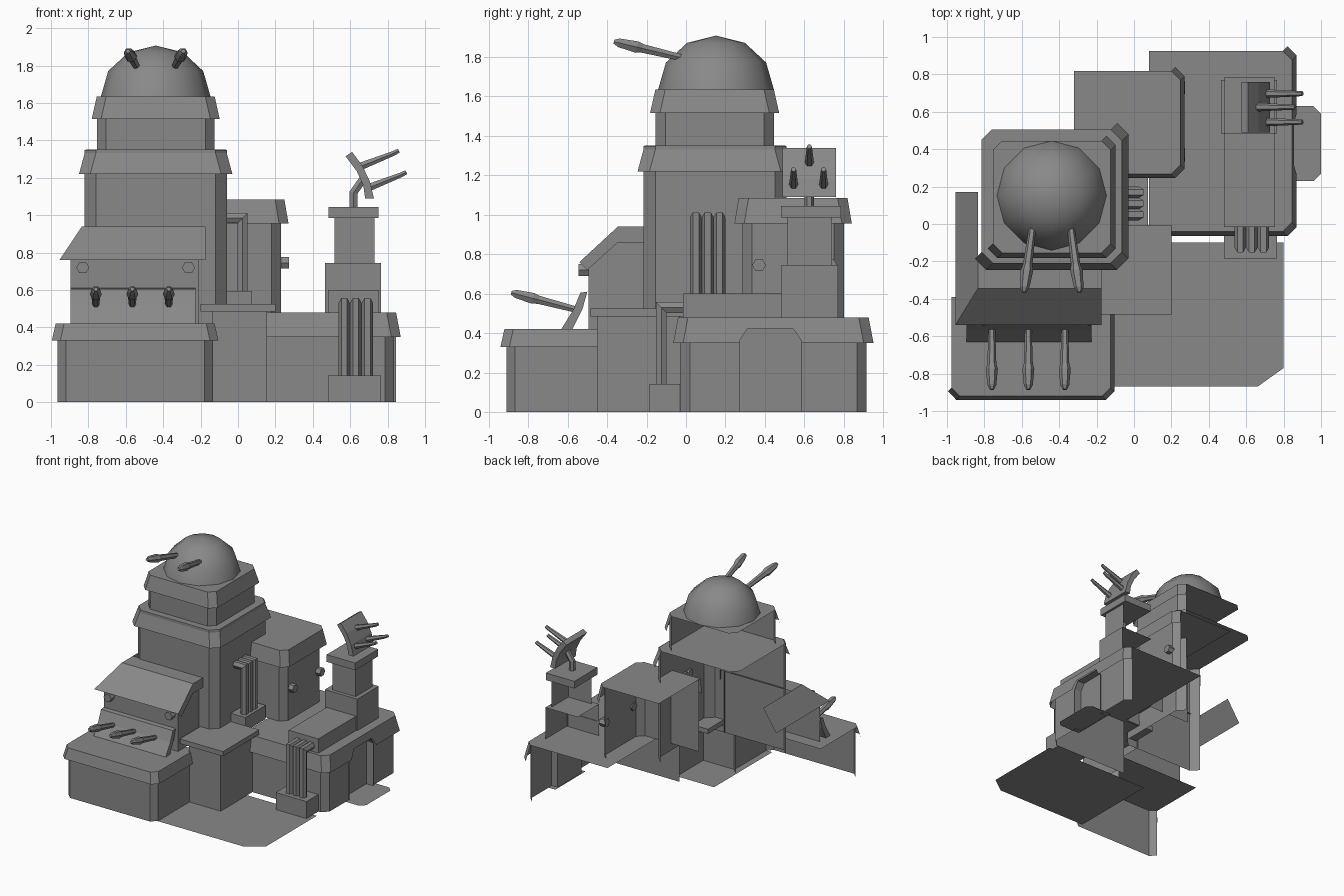
import bpy, bmesh, math
from mathutils import Vector

if "Cube" in bpy.data.objects:
    bpy.data.objects.remove(bpy.data.objects["Cube"])

GREY = bpy.data.materials.new("concrete grey")
GREY.diffuse_color = (0.25, 0.25, 0.25, 1)
GREY.use_nodes = True
GREY.node_tree.nodes["Principled BSDF"].inputs["Base Color"].default_value = GREY.diffuse_color


def make(name, verts, faces, smooth=False):
    me = bpy.data.meshes.new(name)
    me.from_pydata(verts, [], faces)
    me.materials.append(GREY)
    ob = bpy.data.objects.new(name, me)
    bpy.context.collection.objects.link(ob)
    if smooth:
        for p in me.polygons:
            p.use_smooth = True
    return ob


def path(x0, x1, y0, y1, c, left=True, d=0):
    """Open wall line: front, right side and their cut corners."""
    x1, y0, y1 = x1 + d, y0 - d, y1 + d
    start = [(x0 - d, y0 + c), (x0 - d + c, y0)] if left else [(x0, y0)]
    return start + [(x1 - c, y0), (x1, y0 + c), (x1, y1 - c), (x1 - c, y1)]


def strip(name, low, high, z0, z1):
    n = len(low)
    vs = [(x, y, z0) for x, y in low] + [(x, y, z1) for x, y in high]
    return make(name, vs, [(i, i + 1, n + i + 1, n + i) for i in range(n - 1)])


def sheet(name, pts, z):
    return make(name, [(x, y, z) for x, y in pts], [tuple(range(len(pts)))])


def tier(name, wall, z0, zc, z1, c, left=True, flare=0.045, rim=0.01, back_cut=0):
    """Open-backed storey with a flared rim and a flat roof."""
    x0, x1, y0, y1 = wall
    top = path(*wall, c, left, rim)
    a = strip(name + "_wall", path(*wall, c, left), path(*wall, c, left), z0, z1 - 0.002)
    b = strip(name + "_rim", path(*wall, c, left, flare), top, zc, z1)
    xl = top[0][0]
    end = [(xl + back_cut, y1 + rim), (xl, y1 + rim - back_cut)] if back_cut else [(xl, y1 + rim)]
    sheet(name + "_roof", top + end, z1)
    return a, b


def box(name, x0, x1, y0, y1, z0, z1):
    """Block without its back, left side and underside."""
    strip(name + "_sides", [(x0, y0), (x1, y0), (x1, y1)], [(x0, y0), (x1, y0), (x1, y1)], z0, z1)
    sheet(name + "_top", [(x0, y0), (x1, y0), (x1, y1), (x0, y1)], z1)


def full_box(name, x0, x1, y0, y1, z0, z1):
    vs = [(x, y, z) for z in (z0, z1) for x, y in ((x0, y0), (x1, y0), (x1, y1), (x0, y1))]
    make(name, vs, [(3, 2, 1, 0), (4, 5, 6, 7)] + [(i, (i + 1) % 4, 4 + (i + 1) % 4, 4 + i) for i in range(4)])


def tube(name, pts, radii, up, sides=6, smooth=False, turn=0):
    """Tube along a path with mitred joints."""
    pts = [Vector(p) for p in pts]
    up, verts, n = Vector(up), [], len(pts)
    for i, p in enumerate(pts):
        t0 = (pts[max(i, 1)] - pts[max(i, 1) - 1]).normalized()
        t1 = (pts[min(i + 1, n - 1)] - pts[min(i + 1, n - 1) - 1]).normalized()
        t = (t0 + t1).normalized()
        u = up.normalized()
        v = t.cross(u).normalized()
        stretch = 1 / max(t.dot(t0), 0.3)
        for k in range(sides):
            a = math.tau * k / sides + turn
            verts.append(p + radii[i] * (math.cos(a) * u + stretch * math.sin(a) * v))
    faces = [(i * sides + k, i * sides + (k + 1) % sides, (i + 1) * sides + (k + 1) % sides, (i + 1) * sides + k)
             for i in range(n - 1) for k in range(sides)]
    faces += [tuple(range(sides))[::-1], tuple(range((n - 1) * sides, n * sides))]
    return make(name, verts, faces, smooth)


def gun(name, a, b, side, r=0.027):
    a, b = Vector(a), Vector(b)
    tube(name, [a, a.lerp(b, 0.6), a.lerp(b, 0.68), a.lerp(b, 0.93), b], [r * .55, r * .75, r, r * .75, r * .35], side)


def slab(name, profile, axis, lo, hi):
    """Extrude a closed profile along x (profile y,z) or y (profile x,z)."""
    n = len(profile)
    vs = [((t, p, z) if axis == "x" else (p, t, z)) for t in (lo, hi) for p, z in profile]
    make(name, vs, [tuple(range(n)), tuple(range(n, 2 * n))[::-1]] +
         [(i, (i + 1) % n, n + (i + 1) % n, n + i) for i in range(n)])


# Ground apron and door pad
sheet("ground_apron", [(-0.19, -0.87), (0.66, -0.87), (0.8, -0.77), (0.8, -0.1), (-0.19, -0.1)], 0)
sheet("door_pad", [(0.77, 0.23), (0.96, 0.23), (1, 0.27), (1, 0.59), (0.96, 0.63), (0.77, 0.63)], 0.002)

# Storeys
tier("front_base", (-0.965, -0.135, -0.91, -0.4), 0, 0.33, 0.42, 0.045, flare=0.03)
right_parts = tier("right_base", (0.08, 0.835, -0.03, 0.915), 0, 0.35, 0.48, 0.05, left=False, flare=0.035)
tier("rear_block", (-0.32, 0.23, 0.285, 0.8), 0.48, 0.955, 1.085, 0.05, left=False, flare=0.04, rim=0.018)
tier("main_tower", (-0.82, -0.06, -0.215, 0.51), 0.42, 1.22, 1.35, 0.06, flare=0.03, rim=-0.005, back_cut=0.055)
tier("upper_tower", (-0.755, -0.125, -0.155, 0.445), 1.35, 1.515, 1.635, 0.05, flare=0.027, rim=0, back_cut=0.05)

# Doorway cut into the right base, then a recess
door = [(0.27, 0.0), (0.27, 0.36), (0.31, 0.42), (0.545, 0.42), (0.585, 0.36), (0.585, 0.0)]
planes = []
for (ya, za), (yb, zb) in zip(door, door[1:]):
    planes.append((Vector((0, ya, za)), Vector((0, za - zb, yb - ya)).normalized()))
for ob in right_parts:
    bm = bmesh.new()
    bm.from_mesh(ob.data)
    for co, no in planes:
        side = [f for f in bm.faces if f.calc_center_median().x > 0.82 and abs(f.normal.y) < 0.1]
        geom = side + list({e for f in side for e in f.edges}) + list({v for f in side for v in f.verts})
        bmesh.ops.bisect_plane(bm, geom=geom, plane_co=co, plane_no=no)
        bm.normal_update()
    gone = [f for f in bm.faces if f.calc_center_median().x > 0.82 and
            all((f.calc_center_median() - co).dot(no) < 0 for co, no in planes)]
    bmesh.ops.delete(bm, geom=gone, context="FACES")
    bm.to_mesh(ob.data)
    bm.free()
m = len(door)
make("door_recess", [(x, y, z) for x in (0.78, 0.845) for y, z in door],
     [tuple(range(m))] + [(i, i + 1, m + i + 1, m + i) for i in range(m - 1)])

# Link block between the bases
box("link_block", -0.137, 0.155, -0.45, -0.03, 0, 0.485)
full_box("link_slab", -0.2, 0.2, -0.485, -0.005, 0.485, 0.525)

# Gun hut with hipped roof
hut = [(-0.895, -0.495), (-0.21, -0.495), (-0.21, -0.2)]
make("hut_walls", [(-0.895, -0.495, 0.42), (-0.21, -0.495, 0.42), (-0.21, -0.495, 0.79), (-0.895, -0.495, 0.79),
                   (-0.21, -0.2, 0.42), (-0.21, -0.2, 0.93), (-0.21, -0.35, 0.93)],
     [(0, 1, 2, 3), (1, 4, 5, 6, 2)])
make("hut_roof", [(-0.955, -0.54, 0.76), (-0.175, -0.54, 0.76), (-0.175, -0.345, 0.94), (-0.835, -0.345, 0.94),
                  (-0.175, -0.2, 0.94), (-0.835, 0.17, 0.94), (-0.955, 0.17, 0.76), (-0.175, -0.2, 0.86),
                  (-0.175, -0.345, 0.86), (-0.175, -0.5, 0.72), (-0.835, -0.2, 0.94)],
     [(0, 1, 2, 3), (2, 4, 10, 3), (0, 3, 10, 5, 6), (1, 9, 8, 2), (2, 8, 7, 4)])
for x in (-0.83, -0.265):
    tube("hut_nozzle", [(x, -0.48, 0.72), (x, -0.545, 0.72)], [0.035] * 2, (1, 0, 0))
for y in (0.37, 0.73):
    tube("rear_nozzle", [(0.22, y, 0.745), (0.272, y, 0.745)], [0.035] * 2, (0, 1, 0))

# Front gun shield and its guns
slab("front_shield", [(-0.632, 0.42), (-0.57, 0.52), (-0.535, 0.605), (-0.5, 0.61), (-0.525, 0.52), (-0.575, 0.42)],
     "x", -0.895, -0.228)
for x in (-0.76, -0.565, -0.37):
    gun("front_gun", (x, -0.54, 0.515), (x, -0.885, 0.605), (1, 0, 0), 0.032)

# Dome with its guns
dome_v, seg = [], 12
for ring in range(3):
    e = math.radians(30 * ring)
    dome_v += [(-0.44 + 0.293 * math.cos(e) * math.cos(math.tau * k / seg),
                0.152 + 0.293 * math.cos(e) * math.sin(math.tau * k / seg),
                1.635 + 0.272 * math.sin(e)) for k in range(seg)]
dome_f = [(r * seg + k, r * seg + (k + 1) % seg, (r + 1) * seg + (k + 1) % seg, (r + 1) * seg + k)
          for r in range(2) for k in range(seg)] + [(2 * seg + k, 2 * seg + (k + 1) % seg, 3 * seg) for k in range(seg)]
make("dome", dome_v + [(-0.44, 0.152, 1.907)], dome_f, True)
for s in (-1, 1):
    gun("dome_gun", (-0.44 + s * 0.1, 0.0, 1.79), (-0.44 + s * 0.148, -0.365, 1.877), (1, 0, 0), 0.034)

# Turret stack on the right base
box("low_deck", 0.48, 0.755, -0.015, 0.49, 0.48, 0.6)
box("turret_plinth", 0.465, 0.765, 0.485, 0.77, 0.48, 0.745)
box("turret_column", 0.515, 0.73, 0.515, 0.74, 0.745, 0.985)
full_box("turret_cap", 0.485, 0.75, 0.48, 0.785, 0.985, 1.045)
tube("turret_post", [(0.617, 0.625, 1.04), (0.617, 0.625, 1.12), (0.68, 0.625, 1.21)], [0.024] * 3, (0, 1, 0))
slab("turret_shield", [(0.575, 1.315), (0.635, 1.235), (0.67, 1.16), (0.68, 1.09), (0.727, 1.09), (0.705, 1.18),
                       (0.665, 1.265), (0.61, 1.338)], "y", 0.49, 0.76)
for y, x, z in ((0.545, 0.68, 1.14), (0.625, 0.64, 1.255), (0.697, 0.68, 1.14)):
    tube("turret_gun", [(x, y, z), (x + 0.19, y, z + 0.075), (x + 0.22, y, z + 0.09)], [0.024, 0.015, 0.013], (0, 1, 0))

# Pipe banks
box("tower_pipe_box", -0.06, 0.075, -0.01, 0.26, 0.48, 0.595)
for y in (0.05, 0.11, 0.17):
    tube("tower_pipe", [(-0.08, y, 0.985), (0.025, y, 0.985), (0.025, y, 0.59)], [0.031] * 3, (0, 1, 0))
full_box("deck_pipe_box", 0.48, 0.765, -0.185, -0.03, 0, 0.143)
for x in (0.568, 0.63, 0.692):
    tube("deck_pipe", [(x, 0.0, 0.53), (x, -0.125, 0.53), (x, -0.125, 0.13)], [0.031] * 3, (1, 0, 0))
